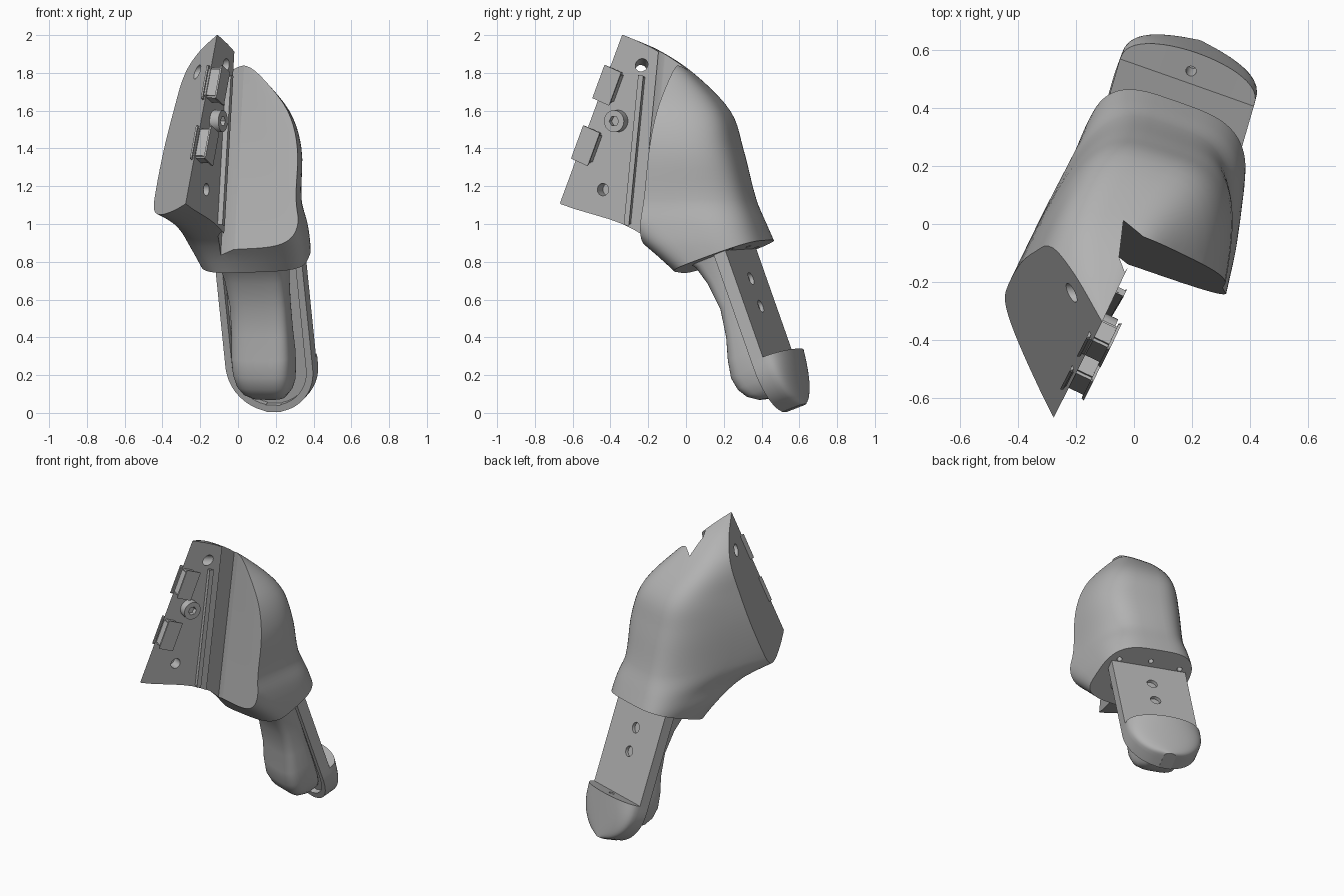
import bpy, bmesh, math
from mathutils import Vector as V, Matrix

if "Cube" in bpy.data.objects:
    bpy.data.objects.remove(bpy.data.objects["Cube"])

grey = bpy.data.materials.new("plain_grey")
grey.use_nodes = True
grey.diffuse_color = (0.45, 0.45, 0.45, 1)
grey.node_tree.nodes["Principled BSDF"].inputs["Base Color"].default_value = (0.45, 0.45, 0.45, 1)


def make(name, bm):
    bmesh.ops.recalc_face_normals(bm, faces=bm.faces)
    mesh = bpy.data.meshes.new(name)
    bm.to_mesh(mesh)
    bm.free()
    ob = bpy.data.objects.new(name, mesh)
    bpy.context.collection.objects.link(ob)
    mesh.materials.append(grey)
    return ob


def loft(rings):
    bm = bmesh.new()
    loops = [[bm.verts.new(p) for p in ring] for ring in rings]
    n = len(loops[0])
    for lo, hi in zip(loops, loops[1:]):
        for i in range(n):
            j = (i + 1) % n
            bm.faces.new((lo[i], lo[j], hi[j], hi[i]))
    bm.faces.new(loops[0])
    bm.faces.new(loops[-1])
    return bm


def rod(start, end, r, sides=24):
    axis = V(end) - V(start)
    rot = axis.to_track_quat('Z', 'Y')
    circle = [rot @ V((r * math.cos(2 * math.pi * i / sides), r * math.sin(2 * math.pi * i / sides), 0))
              for i in range(sides)]
    return loft([[V(start) + c for c in circle], [V(end) + c for c in circle]])


def select(ob):
    bpy.ops.object.select_all(action='DESELECT')
    ob.select_set(True)
    bpy.context.view_layer.objects.active = ob


def cut(ob, bm):
    cutter = make("cutter", bm)
    cutter.hide_render = True
    mod = ob.modifiers.new("cut", 'BOOLEAN')
    mod.operation, mod.solver, mod.object = 'DIFFERENCE', 'EXACT', cutter
    select(ob)
    bpy.ops.object.modifier_apply(modifier=mod.name)
    bpy.data.objects.remove(cutter)


def smooth(ob, angle=32):
    select(ob)
    bpy.ops.object.shade_smooth_by_angle(angle=math.radians(angle))


def slice_off(bm, point, normal):
    res = bmesh.ops.bisect_plane(bm, geom=bm.verts[:] + bm.edges[:] + bm.faces[:],
                                 plane_co=point, plane_no=normal, clear_outer=True)
    edges = [g for g in res["geom_cut"] if isinstance(g, bmesh.types.BMEdge)]
    bmesh.ops.contextual_create(bm, geom=edges)


# Leg frame: a across, h outward from the back plate, s down the leg
TOP = V((0.125, 0.29, 0.865))
D = V((0.096, 0.33, -0.939)).normalized()
W = V((0.94, -0.34, 0))
W = (W - D * W.dot(D)).normalized()
N = W.cross(D)
if N.y < 0:
    N = -N


def leg(a, h, s):
    return TOP + W * a + N * h + D * s


# Body: rounded quads (front left, front right, back right, back left) by height
SLICES = [
    (0.66, (-.17, .05), (.34, .02), (.41, .40), (-.05, .61)),
    (0.88, (-.31, -.07), (.33, -.26), (.41, .34), (-.10, .53)),
    (1.0, (-.41, -.28), (.30, -.42), (.40, .30), (-.12, .48)),
    (1.13, (-.66, -.69), (.23, -.73), (.38, .25), (-.13, .43)),
    (1.4, (-.67, -.72), (.21, -.75), (.385, .18), (-.155, .36)),
    (1.6, (-.61, -.72), (.16, -.75), (.315, .14), (-.18, .28)),
    (1.8, (-.50, -.62), (.02, -.65), (.14, .0), (-.23, .06)),
    (1.92, (-.38, -.60), (-.04, -.62), (.02, -.15), (-.20, -.14)),
    (2.0, (-.16, -.50), (-.09, -.50), (-.08, -.33), (-.12, -.33)),
]


def corner(k, i):
    return V((*SLICES[k][i + 1], SLICES[k][0]))


def spline(k, i, t):
    last = len(SLICES) - 1
    p1, p2 = corner(k, i), corner(k + 1, i)
    p0 = corner(max(k - 1, 0), i)
    p3 = corner(min(k + 2, last), i)
    h = p2.z - p1.z
    m1 = (p2 - p0) * (h / (p2.z - p0.z))
    m2 = (p3 - p1) * (h / (p3.z - p1.z))
    c = p1 * (2 * t**3 - 3 * t**2 + 1) + p2 * (3 * t**2 - 2 * t**3)
    c += m1 * (t**3 - 2 * t**2 + t) + m2 * (t**3 - t**2)
    return c


def soft(v):
    return math.copysign(abs(v) ** 0.55, v)


def body_ring(k, t):
    fl, fr, br, bl = (spline(k, i, t) for i in range(4))
    ring = []
    for i in range(64):
        ang = 2 * math.pi * i / 64
        u, v = (soft(math.cos(ang)) + 1) / 2, (soft(math.sin(ang)) + 1) / 2
        ring.append((fl * (1 - u) + fr * u) * (1 - v) + (bl * (1 - u) + br * u) * v)
    return ring


steps = [(k, j / 5) for k in range(len(SLICES) - 1) for j in range(5)]
bm = loft([body_ring(k, t) for k, t in steps + [(len(SLICES) - 2, 1)]])
slice_off(bm, (-.11, -.34, 2.0), (-3, -1.19, 1))      # flat outer panel
slice_off(bm, TOP, D)                                 # lower end
body = make("main_body", bm)

# V-shaped opening: hinge plate on one wall, flat front panel on the other
EDGE = V((.054, .093, .96))


def prism(points, base, top):
    z0 = V((-.025, -.136, .88))
    return loft([[z0 + EDGE * f + V((x, y, 0)) for x, y in points] for f in (base, top)])


cut(body, prism([(0, 0), (-.86, -1.8), (1, -2.2), (1.88, -.66)], -.8, 1.6))
cut(body, prism([(-.066, -.132), (.01, -.007), (-.064, .058), (-.084, -.077)], -.8, 1.6))

# Hinge plate details
PN = V((.902, -.43, -.01)).normalized()
ALONG = V((.16, .31, .85))


def on_plate(y, z, lift=0.0):
    x = (.047 + .01 * (z - 2) + .43 * y) / .902
    return V((x, y, z)) + PN * lift


def plate_block(name, centre, size, direction, bevel):
    across = direction.cross(PN).normalized()
    along = PN.cross(across)
    frame = Matrix((across, along, PN)).transposed()
    bm = bmesh.new()
    bmesh.ops.create_cube(bm, size=1)
    for v in bm.verts:
        v.co = centre + frame @ V(c * s for c, s in zip(v.co, size))
    bmesh.ops.bevel(bm, geom=bm.edges[:], offset=bevel, segments=2, affect='EDGES')
    smooth(make(name, bm))


for name, y, z in (("upper_hinge_tab", -.392, 1.735), ("lower_hinge_tab", -.505, 1.415)):
    plate_block(name, on_plate(y, z, .02), (.085, .17, .09), ALONG, .01)
plate_block("plate_rail", on_plate(-.265, 1.39, .008), (.022, .79, .045), EDGE, .004)

cut(body, rod(on_plate(-.19, 1.87, .1), (-.36, -.24, 1.77), .033))
cut(body, rod(on_plate(-.44, 1.182, .1), on_plate(-.44, 1.182, -.07), .033))

screw = make("hinge_screw", rod(on_plate(-.36, 1.545, -.02), on_plate(-.36, 1.545, .05), .058, 32))
cut(screw, rod(on_plate(-.36, 1.545, .02), on_plate(-.36, 1.545, .08), .028, 6))
smooth(screw)


# Leg: flat back plate with rounded lower end and domed toe cap
def half_width(s, r, end):
    d = max(0, s - (end - r))
    return math.sqrt(max(r * r - d * d, .0016))


def leg_ring(s, dome, fullness):
    w = half_width(s, .245, .89)
    arc = [math.pi * i / 24 for i in range(1, 24)]
    back = [leg(w * math.cos(t), dome * math.sin(t) ** fullness, s) for t in arc]
    return [leg(w, -.07, s), leg(w, 0, s)] + back + [leg(-w, 0, s), leg(-w, -.07, s)]


rings = [leg_ring(s, .0005, .8) for s in (-.03, .3, .6)]
for i in range(15):
    f = math.sin(math.pi / 2 * i / 14)
    rings.append(leg_ring(.6005 + .29 * f, .115 - .058 * f, .8 - .35 * f))
foot = make("leg_and_toe_cap", loft(rings))


def groove_ring(s):
    w = half_width(s, .207, .852)
    return [leg(a, h, s) for a, h in ((-w, -.2), (w, -.2), (w, -.035), (-w, -.035))]


ends = [.645 + .207 * math.sin(math.pi / 2 * i / 14) for i in range(15)]
cut(foot, loft([groove_ring(s) for s in [-.2] + ends]))

# Bolt holes in the back plate and small pin holes in the facing shoulders
for s in (.164, .32):
    cut(foot, rod(leg(0, .05, s), leg(0, -.06, s), .034))
cut(foot, rod(leg(0, .045, .5), leg(0, .045, .68), .018))
for a, h in ((0, .045), (.2, .02), (-.2, .02)):
    cut(body, rod(leg(a, h, .05), leg(a, h, -.07), .016))
smooth(body)
smooth(foot)

# Raised front block on the leg: (distance down, front depth, half width)
PROFILE = [(-.04, .28, .2), (.02, .235, .185), (.12, .205, .17), (.27, .187, .16),
           (.42, .21, .16), (.54, .245, .165), (.63, .262, .16), (.7, .25, .148),
           (.75, .22, .125), (.785, .17, .095), (.8, .1, .06)]


def block_ring(s, depth, w):
    mid, half = (depth + .02) / 2, (depth - .02) / 2
    ang = [2 * math.pi * i / 40 for i in range(40)]
    return [leg(w * soft(math.cos(t)), -mid + half * soft(math.sin(t)), s) for t in ang]


smooth(make("front_leg_block", loft([block_ring(*row) for row in PROFILE])), 50)
